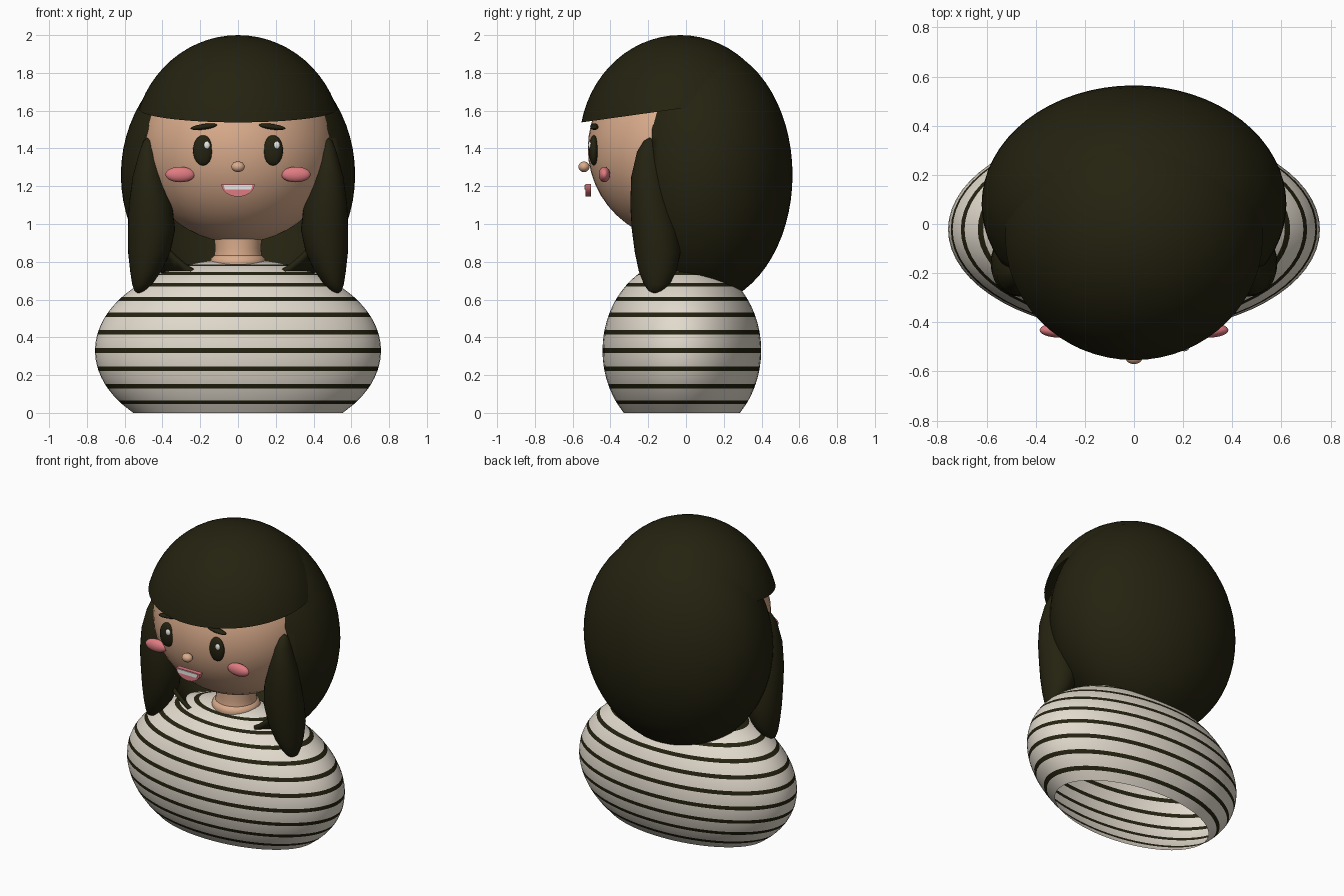
import bpy, bmesh, math
from mathutils import Matrix, Vector

cube = bpy.data.objects.get("Cube")
if cube:
    bpy.data.objects.remove(cube, do_unlink=True)


def material(name, r, g, b):
    m = bpy.data.materials.new(name)
    m.use_nodes = True
    m.diffuse_color = (r, g, b, 1)
    bsdf = m.node_tree.nodes["Principled BSDF"]
    bsdf.inputs["Base Color"].default_value = (r, g, b, 1)
    bsdf.inputs["Roughness"].default_value = 0.7
    return m


HAIR = material("dark_olive_hair", 0.018, 0.016, 0.005)
SKIN = material("peach_skin", 0.70, 0.41, 0.26)
CLOTH = material("cream_cloth", 0.76, 0.70, 0.61)
PINK = material("pink", 0.74, 0.20, 0.22)
WHITE = material("white", 0.85, 0.85, 0.83)


def finish(name, bm, *mats):
    bmesh.ops.recalc_face_normals(bm, faces=bm.faces[:])
    mesh = bpy.data.meshes.new(name)
    bm.to_mesh(mesh)
    bm.free()
    for m in mats:
        mesh.materials.append(m)
    obj = bpy.data.objects.new(name, mesh)
    bpy.context.collection.objects.link(obj)
    bpy.ops.object.select_all(action='DESELECT')
    obj.select_set(True)
    bpy.context.view_layer.objects.active = obj
    bpy.ops.object.shade_smooth_by_angle(angle=math.radians(40))
    return obj


def ellipsoid(center, radii, segments=48, tilt=0):
    bm = bmesh.new()
    bmesh.ops.create_uvsphere(bm, u_segments=segments, v_segments=segments // 2, radius=1)
    bm.transform(Matrix.Translation(center) @ Matrix.Rotation(tilt, 4, 'Y')
                 @ Matrix.Diagonal((*radii, 1)))
    return bm


def cut(bm, point, normal, fill=False):
    """Removes everything on the side the normal points to."""
    geom = bm.verts[:] + bm.edges[:] + bm.faces[:]
    res = bmesh.ops.bisect_plane(bm, geom=geom, plane_co=point, plane_no=normal,
                                 clear_outer=True)
    if fill:
        edges = [e for e in res["geom_cut"] if isinstance(e, bmesh.types.BMEdge)]
        bmesh.ops.contextual_create(bm, geom=edges)


def loft(rings, segments=48, stripe=None):
    """Skins elliptical rings given as (z, cx, cy, rx, ry)."""
    bm = bmesh.new()
    loops = []
    for z, cx, cy, rx, ry in rings:
        angles = [math.tau * i / segments for i in range(segments)]
        loops.append([bm.verts.new((cx + rx * math.cos(a), cy + ry * math.sin(a), z))
                      for a in angles])
    for row, (low, high) in enumerate(zip(loops, loops[1:])):
        for i in range(segments):
            j = (i + 1) % segments
            face = bm.faces.new((low[i], low[j], high[j], high[i]))
            face.material_index = int(bool(stripe and stripe(row)))
    bmesh.ops.remove_doubles(bm, verts=bm.verts[:], dist=0.0005)
    return bm


# Striped body, open below, with stripes evenly spaced by latitude
STEP, HALF = 0.2, 0.026
lats = [-math.asin(0.33 / 0.485)]
for k in range(-3, 8):
    mid = k * STEP
    lats += [mid - HALF, mid + HALF, mid + STEP / 2]
rings = [(0.33 + 0.485 * math.sin(t), 0, -0.022, 0.757 * math.cos(t), 0.42 * math.cos(t))
         for t in lats]
finish("striped_body", loft(rings, 64, lambda row: row % 3 == 1), CLOTH, HAIR)

# Neck with a rounded collar roll
neck = [(0.74, 0.135), (0.775, 0.146), (0.80, 0.149), (0.82, 0.143),
        (0.832, 0.127), (0.87, 0.122), (0.96, 0.13)]
finish("neck", loft([(z, 0, -0.02, r, r) for z, r in neck], 32), SKIN)

# Head
finish("head", ellipsoid((0, 0, 1.4), (0.52, 0.52, 0.5)), SKIN)

# Back hair: a shell open toward the face
bm = ellipsoid((0, 0.08, 1.26), (0.62, 0.484, 0.69), 64)
cut(bm, Vector((0, -0.18, 0)), Vector((0, -1, 0)))
back_hair = finish("back_hair", bm, HAIR)
shell = back_hair.modifiers.new("thickness", 'SOLIDIFY')
shell.thickness = 0.025
shell.offset = -1

# Fringe: a dome with a slanted underside
bm = ellipsoid((0, -0.03, 1.42), (0.555, 0.535, 0.58), 64)
cut(bm, Vector((0, -0.56, 1.537)), Vector((0, 0.14, -1)), fill=True)
finish("fringe", bm, HAIR)

# Leaf-shaped side locks
lock = [(1.46, 0.475, -0.19, 0, 0), (1.44, 0.475, -0.193, 0.025, 0.03),
        (1.38, 0.475, -0.2, 0.048, 0.06), (1.25, 0.475, -0.2, 0.083, 0.09),
        (1.1, 0.463, -0.185, 0.115, 0.11), (0.97, 0.458, -0.163, 0.125, 0.124),
        (0.85, 0.47, -0.15, 0.112, 0.121), (0.75, 0.488, -0.15, 0.083, 0.1),
        (0.68, 0.508, -0.155, 0.052, 0.068), (0.645, 0.52, -0.16, 0.028, 0.038),
        (0.63, 0.525, -0.16, 0, 0)]
for side, label in ((1, "left"), (-1, "right")):
    finish(label + "_lock", loft([(z, side * cx, cy, rx, ry) for z, cx, cy, rx, ry in lock], 32),
           HAIR)
    # Eye, highlight, brow and cheek
    finish(label + "_eye", ellipsoid((side * 0.185, -0.488, 1.39), (0.053, 0.026, 0.08), 32), HAIR)
    finish(label + "_eye_highlight",
           ellipsoid((side * 0.185 + 0.02, -0.508, 1.417), (0.017, 0.01, 0.021), 16), WHITE)
    finish(label + "_brow",
           ellipsoid((side * 0.18, -0.485, 1.515), (0.072, 0.022, 0.015), 24, side * 0.13), HAIR)
    finish(label + "_cheek", ellipsoid((side * 0.306, -0.432, 1.262), (0.078, 0.03, 0.041), 32), PINK)

# Nose
finish("nose", ellipsoid((0, -0.54, 1.303), (0.036, 0.03, 0.028), 24), SKIN)


def half_disc(width, height, top, y_front, depth, floor=None):
    """Bowl-shaped slab; floor optionally trims it to its upper strip."""
    bm = bmesh.new()
    n = 20
    pts = [(width * math.cos(math.pi * i / n), top - height * math.sin(math.pi * i / n))
           for i in range(n + 1)]
    face = bm.faces.new([bm.verts.new((x, y_front, z)) for x, z in pts])
    res = bmesh.ops.extrude_face_region(bm, geom=[face])
    moved = [v for v in res["geom"] if isinstance(v, bmesh.types.BMVert)]
    bmesh.ops.translate(bm, verts=moved, vec=(0, depth, 0))
    if floor:
        cut(bm, Vector((0, 0, floor)), Vector((0, 0, -1)), fill=True)
    return bm


# Smiling mouth with a strip of upper teeth
finish("mouth", half_disc(0.088, 0.066, 1.211, -0.533, 0.03), PINK)
finish("upper_teeth", half_disc(0.075, 0.056, 1.207, -0.537, 0.006, 1.182), WHITE)
